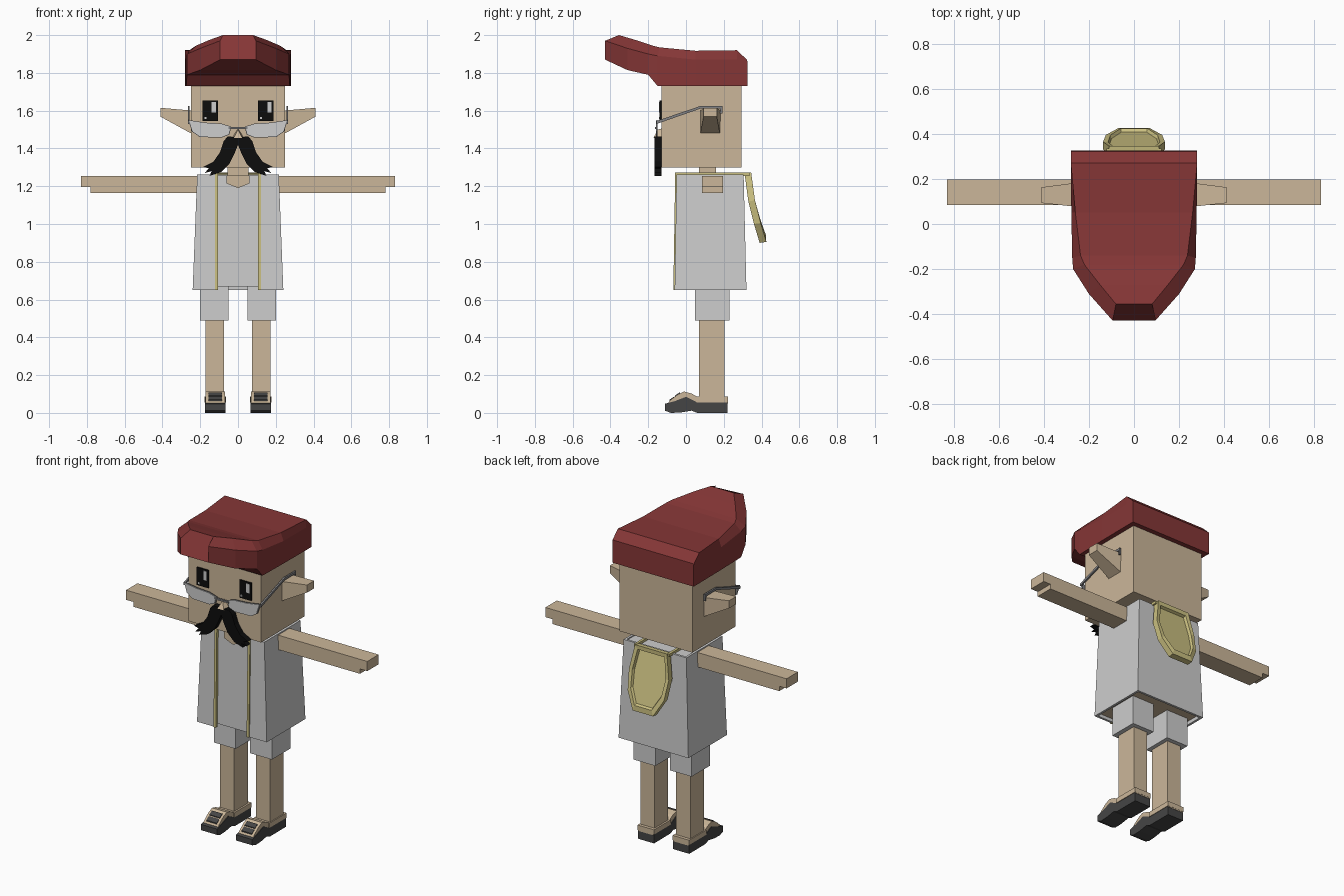
import bpy
import bmesh

cube = bpy.data.objects.get("Cube")
if cube:
    bpy.data.objects.remove(cube, do_unlink=True)


def material(name, r, g, b):
    m = bpy.data.materials.new(name)
    m.use_nodes = True
    m.diffuse_color = (r, g, b, 1)
    m.node_tree.nodes["Principled BSDF"].inputs["Base Color"].default_value = (r, g, b, 1)
    return m


SKIN = material("skin", .6, .47, .32)
WHITE = material("off_white_cloth", .61, .61, .61)
RED = material("dark_red_cloth", .235, .037, .037)
YELLOW = material("pale_yellow_trim", .6, .53, .22)
SHOE = material("dark_grey_leather", .06, .06, .06)
BLACK = material("black", .004, .004, .004)
METAL = material("grey_metal", .22, .22, .23)


def loft(name, rings, *mats, bottom=None):
    """Join rings of equal length with quads and cap both ends."""
    bm = bmesh.new()
    rows = [[bm.verts.new(p) for p in ring] for ring in rings]
    n = len(rows[0])
    for a, b in zip(rows, rows[1:]):
        for i in range(n):
            j = (i + 1) % n
            bm.faces.new((a[i], a[j], b[j], b[i]))
    cap = bm.faces.new(rows[0][::-1])
    if bottom is not None:
        cap.material_index = bottom
    bm.faces.new(rows[-1])
    bmesh.ops.recalc_face_normals(bm, faces=bm.faces)
    me = bpy.data.meshes.new(name)
    bm.to_mesh(me)
    bm.free()
    for m in mats:
        me.materials.append(m)
    ob = bpy.data.objects.new(name, me)
    bpy.context.collection.objects.link(ob)
    return ob


def prism(name, outline, axis, a, b, mat):
    """Extrude a 2D outline along x (y,z points) or y (x,z points)."""
    def at(t):
        return [(t, u, v) if axis == "x" else (u, t, v) for u, v in outline]
    return loft(name, [at(a), at(b)], mat)


def rect(x0, x1, y0, y1, z):
    return [(x0, y0, z), (x1, y0, z), (x1, y1, z), (x0, y1, z)]


def box(name, x, y, z, mat):
    return loft(name, [rect(*x, *y, z[0]), rect(*x, *y, z[1])], mat)


# Head and neck
box("head", (-.25, .25), (-.13, .295), (1.3, 1.85), SKIN)
box("neck", (-.055, .055), (.07, .16), (1.2, 1.31), SKIN)

# Cap: cross-sections from the back to the raised peak
cap_sections = [  # y, half width, bottom z, shoulder z, top y, top half width, top z
    (.325, .28, 1.73, 1.86, .322, .28, 1.87),
    (.27, .28, 1.73, 1.87, .27, .28, 1.92),
    (.05, .278, 1.73, 1.87, .05, .26, 1.917),
    (-.15, .274, 1.73, 1.89, -.14, .237, 1.935),
    (-.2, .27, 1.79, 1.9, -.18, .22, 1.945),
    (-.31, .2, 1.815, 1.93, -.27, .15, 1.975),
    (-.428, .095, 1.87, 1.97, -.355, .08, 2.0),
]
loft("cap", [[(-w, y, zb), (-w, y, zs), (-tw, ty, zt), (tw, ty, zt), (w, y, zs), (w, y, zb)]
             for y, w, zb, zs, ty, tw, zt in cap_sections], RED)

# Nose
loft("nose", [[(-.035, -.13, 1.45), (.035, -.13, 1.45), (0, -.13, 1.505)],
              [(-.022, -.172, 1.455), (.022, -.172, 1.455), (0, -.15, 1.5)]], SKIN)

# Shirt, with a skin underside
loft("shirt", [rect(-.223, .223, -.05, .305, .67), rect(-.2, .2, -.042, .29, 1.257)],
     WHITE, SKIN, bottom=1)


# Open vest: C-shaped shell that flares downwards
def vest_ring(w, front, back, z, t=.014):
    right = [(.11, front + t), (w - t, front + t), (w - t, back - t)]
    outer = [(w, back), (w, front), (.11, front)]
    return ([(x, y, z) for x, y in right] + [(-x, y, z) for x, y in right[::-1]]
            + [(-x, y, z) for x, y in outer[::-1]] + [(x, y, z) for x, y in outer])


loft("vest", [vest_ring(.24, -.06, .32, .65), vest_ring(.216, -.05, .305, 1.262)], WHITE)

# Bare neckline
prism("neckline", [(-.06, 1.258), (-.06, 1.215), (0, 1.19), (.06, 1.215), (.06, 1.258)],
      "y", -.051, -.043, SKIN)


# Hood hanging down the back, with a raised rim and a sunken panel
hood_half = [(.11, .31, 1.268), (.137, .33, 1.12), (.125, .36, 1.0), (.07, .39, .9)]
hood_outline = hood_half + [(-x, y, z) for x, y, z in hood_half[::-1]]


def hood_ring(scale, depth, lift):
    return [(x * scale, y + depth, 1.08 + (z - 1.08) * scale + lift) for x, y, z in hood_outline]


loft("hood", [hood_ring(1, 0, 0), hood_ring(1, .035, .005),
              hood_ring(.84, .034, .01), hood_ring(.8, .018, .01)], YELLOW)

# Paired parts
moustache = [(0, 1.46), (.055, 1.463), (.075, 1.44), (.095, 1.38), (.13, 1.33), (.185, 1.302),
             (.155, 1.295), (.175, 1.27), (.14, 1.28), (.15, 1.255), (.09, 1.275),
             (.045, 1.32), (.02, 1.37), (0, 1.42)]
lens = [(.04, 1.515), (.09, 1.53), (.175, 1.535), (.258, 1.548), (.24, 1.49),
        (.2, 1.463), (.09, 1.46), (.05, 1.475)]
temple = [(-.155, 1.53), (.08, 1.612), (.18, 1.612), (.18, 1.585), (.192, 1.585),
          (.192, 1.626), (.08, 1.626), (-.155, 1.546)]
trim = [(-.067, .65), (-.057, 1.272), (.335, 1.272), (.335, 1.255), (-.04, 1.255), (-.05, .65)]
sole = [(-.08, 0), (-.03, .002), (.03, .012), (.06, 0), (.22, 0), (.22, .055), (.06, .055),
        (0, .085), (-.06, .062), (-.112, .048), (-.112, .012)]
foot = [(-.1, .045), (-.085, .066), (-.045, .097), (-.01, .113), (.03, .102), (.065, .082),
        (.222, .085), (.222, .05), (0, .05)]

for side, s in (("left", 1), ("right", -1)):
    def flip(pts):
        return [(s * u, v) for u, v in pts]

    def span(a, b):
        return (s * a, s * b)

    # Face
    prism(side + "_moustache", flip(moustache), "y", -.167, -.131, BLACK)
    prism(side + "_lens", flip(lens), "y", -.16, -.154, WHITE)
    rim = [(.15 + (x - .15) * 1.04, 1.505 + (z - 1.505) * 1.06) for x, z in lens]
    prism(side + "_glasses_rim", flip(rim), "y", -.156, -.15, METAL)
    prism(side + "_temple", temple, "x", *span(.256, .266), METAL)
    box(side + "_glasses_bridge", span(0, .05), (-.165, -.153), (1.503, 1.513), METAL)
    ex = .147 * s
    box(side + "_eye", (ex - .04, ex + .04), (-.139, -.13), (1.545, 1.655), BLACK)
    box(side + "_eye_shine", (ex + .008, ex + .03), (-.142, -.138), (1.59, 1.647), WHITE)
    box(side + "_eye_glint", (ex - .03, ex - .02), (-.142, -.138), (1.555, 1.567), WHITE)
    loft(side + "_ear", [
        [(s * .24, .075, 1.475), (s * .24, .18, 1.475), (s * .24, .185, 1.6), (s * .24, .075, 1.6)],
        [(s * .41, .093, 1.568), (s * .41, .163, 1.568), (s * .41, .163, 1.615),
         (s * .41, .093, 1.615)]], SKIN)

    # Arm with a stepped hand
    arm = [(.2, 1.165), (.78, 1.165), (.78, 1.195), (.83, 1.195), (.83, 1.255), (.2, 1.255)]
    prism(side + "_arm", flip(arm), "y", .085, .197, SKIN)

    # Trim over the shoulder
    prism(side + "_vest_trim", trim, "x", *span(.106, .122), YELLOW)

    # Leg and shoe
    box(side + "_shorts_leg", span(.05, .2), (.048, .23), (.49, .75), WHITE)
    box(side + "_leg", span(.075, .172), (.07, .203), (.06, .52), SKIN)
    prism(side + "_sole", sole, "x", *span(.066, .176), SHOE)
    prism(side + "_foot", foot, "x", *span(.07, .172), SKIN)
    box(side + "_ankle_cuff", span(.064, .178), (.055, .223), (.056, .086), SKIN)
    for i, (y, z) in enumerate(((-.075, .077), (-.045, .1))):
        strap = [(y - .012, z - .02), (y + .012, z - .004), (y + .012, z + .009), (y - .012, z - .007)]
        prism(f"{side}_shoe_strap_{i + 1}", strap, "x", *span(.085, .157), SHOE)
